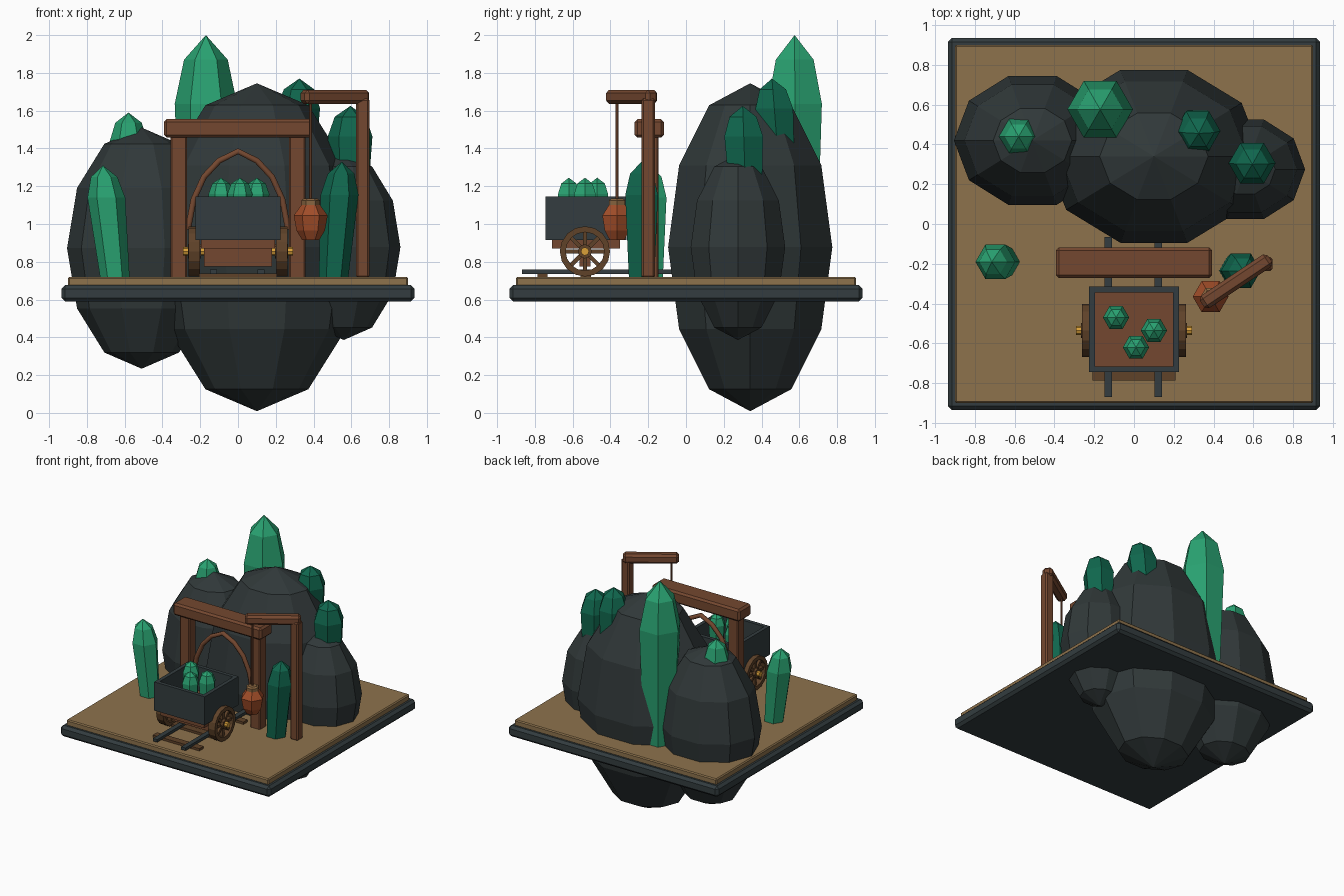
import bpy, bmesh
from math import sin, cos, pi, radians, atan2
from mathutils import Vector

if "Cube" in bpy.data.objects:
    bpy.data.objects.remove(bpy.data.objects["Cube"], do_unlink=True)


def material(name, r, g, b):
    m = bpy.data.materials.new(name)
    m.use_nodes = True
    m.diffuse_color = (r, g, b, 1)
    bsdf = next(n for n in m.node_tree.nodes if n.type == 'BSDF_PRINCIPLED')
    bsdf.inputs["Base Color"].default_value = (r, g, b, 1)
    return m


ROCK = material("dark rock", .030, .040, .041)
IRON = material("dark iron", .033, .046, .050)
SAND = material("sand", .27, .17, .073)
WOOD = material("brown wood", .175, .064, .029)
DARK_WOOD = material("dark wood", .115, .055, .022)
TAN = material("tan rope", .25, .13, .05)
GREEN = material("bright crystal", .022, .36, .165)
DEEP = material("deep crystal", .005, .135, .075)
AMBER = material("amber lantern", .36, .075, .022)
GOLD = material("gold", .70, .35, .04)


def finish(name, bm, mat, location=(0, 0, 0), rotation=(0, 0, 0), bevel=0):
    bmesh.ops.recalc_face_normals(bm, faces=bm.faces)
    mesh = bpy.data.meshes.new(name)
    bm.to_mesh(mesh)
    bm.free()
    mesh.materials.append(mat)
    ob = bpy.data.objects.new(name, mesh)
    ob.location, ob.rotation_euler = location, rotation
    bpy.context.collection.objects.link(ob)
    if bevel:
        mod = ob.modifiers.new("chamfer", 'BEVEL')
        mod.width, mod.segments = bevel, 1
    return ob


def box(name, centre, size, mat, bevel=0, rotation=(0, 0, 0)):
    bm = bmesh.new()
    bmesh.ops.create_cube(bm, size=1)
    bmesh.ops.scale(bm, vec=size, verts=bm.verts)
    return finish(name, bm, mat, centre, rotation, bevel)


def loft(name, rings, sides, mat, location=(0, 0, 0), rotation=(0, 0, 0), caps=True):
    """Skin horizontal rings, each given as (centre, x radius, y radius)."""
    bm = bmesh.new()
    loops = []
    for c, rx, ry in rings:
        loops.append([bm.verts.new((c[0] + rx * cos(2 * pi * i / sides),
                                    c[1] + ry * sin(2 * pi * i / sides), c[2]))
                      for i in range(sides)])
    for a, b in zip(loops, loops[1:]):
        for i in range(sides):
            j = (i + 1) % sides
            bm.faces.new((a[i], a[j], b[j], b[i]))
    if caps:
        bm.faces.new(loops[0])
        bm.faces.new(loops[-1])
    bmesh.ops.remove_doubles(bm, verts=bm.verts, dist=.0002)
    return finish(name, bm, mat, location, rotation)


def turned(name, profile, sides, mat, location=(0, 0, 0), rotation=(0, 0, 0), caps=True):
    return loft(name, [((0, 0, z), r, r) for z, r in profile], sides, mat,
                location, rotation, caps)


def boulder(name, centre, rx, ry, rz):
    rings = [((0, 0, rz * sin(a)), rx * cos(a), ry * cos(a))
             for a in (radians(d) for d in range(-90, 91, 30))]
    loft(name, rings, 10, ROCK, centre, caps=False)


def crystal(name, base, apex, r, mat):
    base, apex = Vector(base), Vector(apex)
    rings = [(base.lerp(apex, t), r * k, r * k)
             for t, k in ((0, .77), (.72, 1), (.9, .7), (1, 0))]
    loft(name, rings, 6, mat)


# Floating ground
box("stone_slab", (0, 0, .633), (1.87, 1.87, .088), IRON, .02)
box("sand_floor", (0, 0, .695), (1.8, 1.8, .05), SAND, .008)

# Boulders passing through the ground
boulder("middle_boulder", (.10, .34, .877), .545, .457, .868)
boulder("right_boulder", (-.51, .42, .872), .395, .34, .638)
boulder("left_boulder", (.56, .275, .878), .30, .263, .492)

# Large crystals
crystal("tall_crystal", (-.17, .58, .70), (-.17, .575, 2.0), .165, GREEN)
crystal("right_ground_crystal", (-.65, -.19, .70), (-.715, -.19, 1.31), .10, GREEN)
crystal("left_ground_crystal", (.505, -.235, .70), (.55, -.235, 1.33), .10, DEEP)
crystal("right_boulder_crystal", (-.575, .44, 1.05), (-.58, .44, 1.59), .10, GREEN)
crystal("middle_boulder_crystal", (.305, .50, 1.2), (.325, .455, 1.77), .115, DEEP)
crystal("left_boulder_crystal", (.59, .32, 1.05), (.595, .30, 1.625), .118, DEEP)

# Mine entrance
box("entrance_beam", (0, -.195, 1.506), (.785, .155, .098), WOOD, .015)
for side, s in (("left", 1), ("right", -1)):
    box(side + "_entrance_post", (s * .314, -.19, 1.09), (.088, .088, .76), WOOD, .008)

# Pointed arch between the posts
half = [(.265, .97), (.235, 1.13), (.18, 1.25), (.1, 1.335), (0, 1.385)]
points = [(-x, z) for x, z in half] + half[-2::-1]
curve = bpy.data.curves.new("entrance_arch", 'CURVE')
curve.dimensions = '3D'
curve.bevel_depth, curve.bevel_resolution = .018, 1
spline = curve.splines.new('POLY')
spline.points.add(len(points) - 1)
for p, (x, z) in zip(spline.points, points):
    p.co = (x, -.19, z, 1)
curve.materials.append(WOOD)
bpy.context.collection.objects.link(bpy.data.objects.new("entrance_arch", curve))

# Lantern post, arm, rope and lantern
box("lantern_post", (.66, -.2, 1.19), (.07, .07, .95), WOOD, .01)
box("lantern_arm", (.513, -.288, 1.673), (.41, .075, .075), WOOD, .018,
    (0, 0, atan2(.21, .315)))
spot = (.385, -.365, 0)
turned("lantern_rope", [(1.1, .008), (1.66, .008)], 6, WOOD, spot)
turned("lantern_cap", [(1.09, .05), (1.125, .05), (1.135, .035)], 6, TAN, spot)
turned("lantern", [(.915, .045), (.965, .075), (1.045, .09), (1.1, .05)], 6, AMBER, spot)

# Track
for side, x in (("left", .122), ("right", -.13)):
    box(side + "_rail", (x, -.467, .747), (.038, .805, .022), IRON)
for i, y in enumerate((-.76, -.53, -.2)):
    box("sleeper_%d" % (i + 1), (0, y, .728), (.415, .055, .022), DARK_WOOD)

# Cart hopper
cy = -.53
for side, s in (("left", 1), ("right", -1)):
    box(side + "_hopper_wall", (s * .21, cy, 1.03), (.03, .43, .23), IRON)
for side, s in (("back", 1), ("front", -1)):
    box(side + "_hopper_wall", (0, cy + s * .2, 1.03), (.39, .03, .23), IRON)
box("hopper_floor", (0, cy, .935), (.4, .38, .036), WOOD)
box("cart_chassis", (0, cy, .893), (.39, .36, .044), WOOD)
box("axle_beam", (0, cy - .005, .825), (.36, .06, .1), WOOD)

# Cart wheels with crossed spokes and gold hubs
for side, s in (("left", 1), ("right", -1)):
    centre = (s * .231, cy - .005, .855)
    lie = (0, pi / 2, 0)
    w, outer, inner = .03, .133, .102
    turned(side + "_wheel_rim",
           [(-w, outer), (w, outer), (w, inner), (-w, inner), (-w, outer)],
           16, DARK_WOOD, centre, lie, caps=False)
    for k in range(4):
        box("%s_wheel_spoke_%d" % (side, k + 1), centre, (.03, .022, .22),
            DARK_WOOD, 0, (k * pi / 4, 0, 0))
    turned(side + "_wheel_boss", [(-.035, .038), (.035, .038)], 8, DARK_WOOD, centre, lie)
    turned(side + "_wheel_hub", [(-.06, .022), (.06, .022)], 8, GOLD, centre, lie)

# Crystals in the cart
for i, (x, y) in enumerate(((-.09, -.47), (.10, -.535), (.01, -.62))):
    crystal("cart_crystal_%d" % (i + 1), (x, y, .94), (x, y, 1.245), .066, GREEN)
